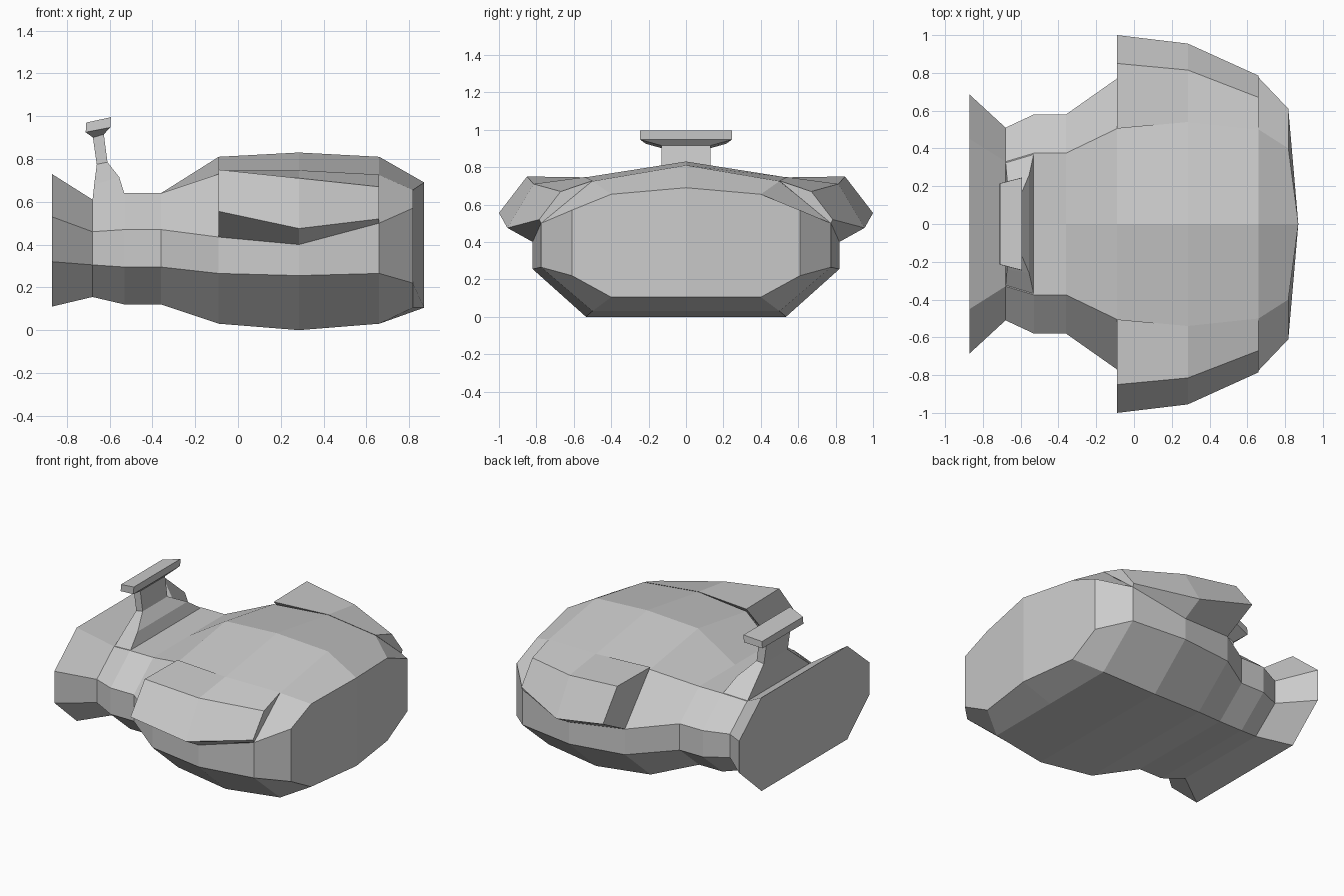
import bpy
import bmesh


def loft(name, rings, caps, mirror=False):
    """Skin closed rings of equal length; caps are index lists used on both ends."""
    bm = bmesh.new()
    loops = [[bm.verts.new(p) for p in ring] for ring in rings]
    n = len(rings[0])
    for a, b in zip(loops, loops[1:]):
        for i in range(n):
            j = (i + 1) % n
            bm.faces.new((a[i], a[j], b[j], b[i]))
    for loop in (loops[0], loops[-1]):
        for cap in caps:
            bm.faces.new([loop[i] for i in cap])
    bmesh.ops.recalc_face_normals(bm, faces=bm.faces)
    mesh = bpy.data.meshes.new(name)
    bm.to_mesh(mesh)
    bm.free()
    obj = bpy.data.objects.new(name, mesh)
    bpy.context.collection.objects.link(obj)
    if mirror:
        mod = obj.modifiers.new("Mirror", "MIRROR")
        mod.use_axis = (False, True, False)
    return obj


# Hull stations: x, bottom z, lower side z, upper side z, shoulder z, crown z,
# floor half width, side half width, shoulder half width, x of centreline
stations = [
    (-0.87, 0.11, 0.32, 0.53, 0.73, 0.73, 0.45, 0.685, 0.45, -0.87),
    (-0.68, 0.155, 0.305, 0.46, 0.61, 0.61, 0.33, 0.51, 0.33, -0.68),
    (-0.53, 0.12, 0.295, 0.47, 0.64, 0.64, 0.375, 0.58, 0.375, -0.53),
    (-0.36, 0.12, 0.295, 0.47, 0.64, 0.64, 0.375, 0.58, 0.375, -0.36),
    (-0.09, 0.03, 0.265, 0.435, 0.73, 0.81, 0.50, 0.77, 0.505, -0.09),
    (0.285, 0.0, 0.255, 0.40, 0.745, 0.83, 0.535, 0.82, 0.54, 0.285),
    (0.66, 0.03, 0.265, 0.50, 0.725, 0.81, 0.50, 0.775, 0.50, 0.66),
    (0.817, 0.105, 0.22, 0.57, 0.655, 0.69, 0.40, 0.61, 0.40, 0.87),
]


def hull_ring(s):
    x, z0, z1, z2, z3, z4, w0, w1, w3, xc = s
    half = [(x, w0, z0), (x, w1, z1), (x, w1, z2), (x, w3, z3)]
    other = [(px, -py, pz) for px, py, pz in reversed(half)]
    return [(xc, 0, z0)] + half + [(xc, 0, z4)] + other


loft("hull", [hull_ring(s) for s in stations],
     [[0, 1, 2, 3, 4, 5], [5, 6, 7, 8, 9, 0]])

# Side fenders: shoulder, upper outer edge, lower outer edge, hull side
loft("side_fender", [
    [(-0.09, 0.505, 0.745), (-0.09, 0.85, 0.75), (-0.09, 1.0, 0.555), (-0.09, 0.77, 0.435)],
    [(0.285, 0.54, 0.747), (0.285, 0.815, 0.71), (0.285, 0.955, 0.475), (0.285, 0.82, 0.40)],
    [(0.66, 0.50, 0.727), (0.66, 0.67, 0.67), (0.66, 0.785, 0.52), (0.66, 0.775, 0.50)],
], [[0, 1, 2, 3]], mirror=True)


def post_ring(xb, zb, wb, xf, zf, wf):
    return [(xb, -wb, zb), (xb, wb, zb), (xf, wf, zf), (xf, -wf, zf)]


# Rear post flaring into the deck, topped by a wider tilted wing
loft("rear_wing_post", [
    post_ring(-0.68, 0.605, 0.33, -0.53, 0.635, 0.375),
    post_ring(-0.672, 0.68, 0.24, -0.555, 0.715, 0.26),
    post_ring(-0.66, 0.775, 0.125, -0.61, 0.785, 0.13),
    post_ring(-0.678, 0.90, 0.125, -0.627, 0.915, 0.13),
    post_ring(-0.712, 0.925, 0.215, -0.597, 0.947, 0.245),
    post_ring(-0.709, 0.97, 0.215, -0.594, 0.995, 0.245),
], [[0, 1, 2, 3]])
